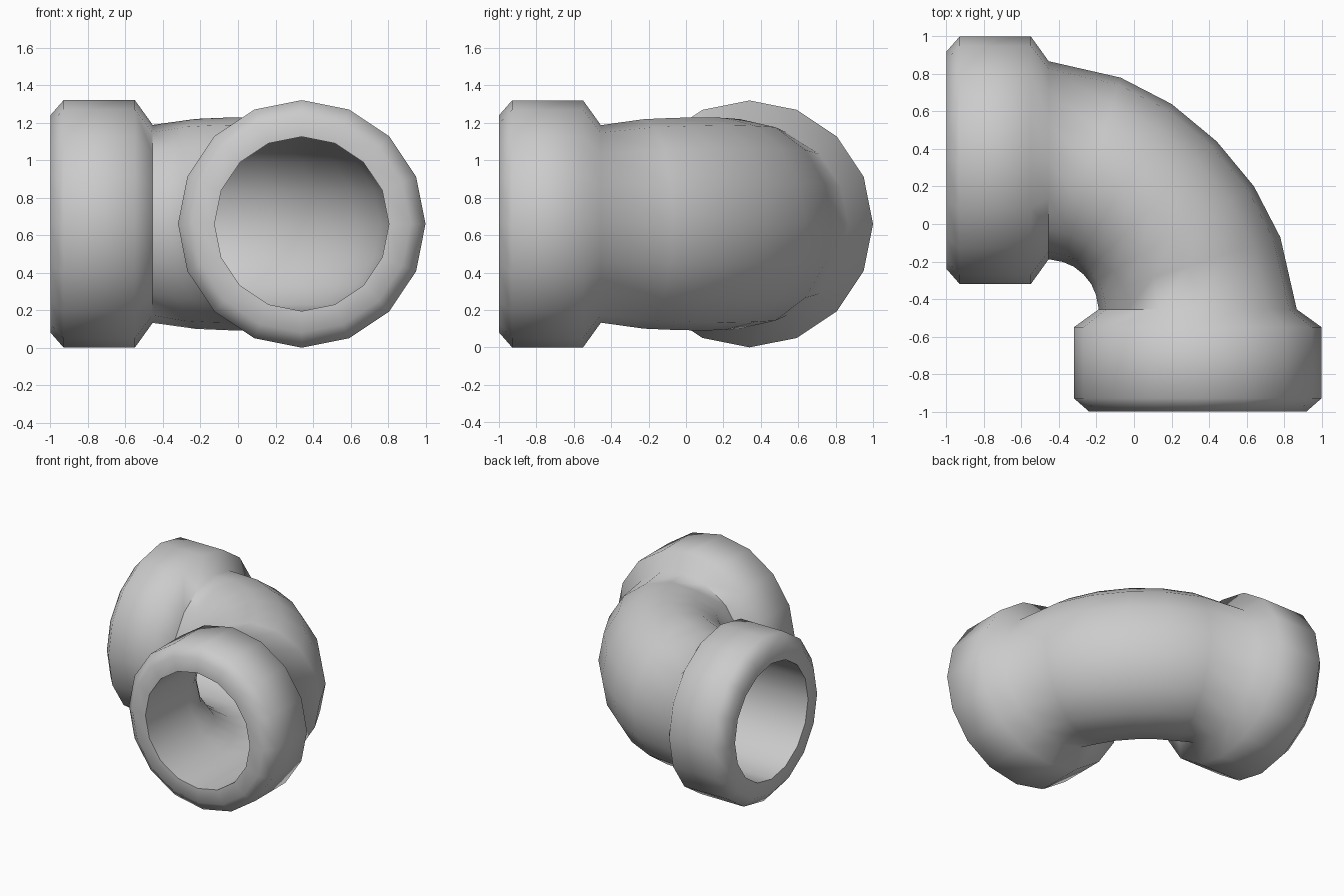
import bpy, bmesh, math

if "Cube" in bpy.data.objects:
    bpy.data.objects.remove(bpy.data.objects["Cube"])

SIDES = 16
PIVOT = -0.46          # x and y of the bend centre
AXIS = 0.80            # distance from bend centre to socket axis
HEIGHT = 0.66          # height of the pipe axis

# Each station: (angle, offset along pipe, axis distance, in-plane radius, vertical radius)
collar = [(-0.54, 0.58), (-0.47, 0.66), (-0.09, 0.66), (0.005, 0.528)]
entry = [(0, s, AXIS, r, r) for s, r in collar]
bend = [(17.4, 0, 0.785, 0.515, 0.56), (31, 0, 0.777, 0.506, 0.567)]
middle = [(45, 0, 0.772, 0.502, 0.57)]


def mirrored(stations):
    return [(90 - a, -s, d, rh, rz) for a, s, d, rh, rz in reversed(stations)]


outer = entry + bend + middle + mirrored(entry + bend)

# Bore, from one mouth round to the other
bore_mouth = [(0, -0.54, AXIS, 0.465, 0.465)]
bore_bend = [(a, 0, AXIS, 0.465, 0.465) for a in (0, 15, 30, 45, 60, 75, 90)]
bore = bore_mouth + bore_bend + mirrored(bore_mouth)

bm = bmesh.new()


def add_ring(angle, s, d, rh, rz):
    a = math.radians(angle)
    ring = []
    for i in range(SIDES):
        t = 2 * math.pi * i / SIDES
        q = d + rh * math.cos(t)
        ring.append(bm.verts.new((PIVOT + q * math.sin(a) + s * math.cos(a),
                                  PIVOT + q * math.cos(a) - s * math.sin(a),
                                  HEIGHT + rz * math.sin(t))))
    return ring


# Skin outside and bore as one closed shell
rings = [add_ring(*st) for st in outer + bore[::-1]]
for k, ring in enumerate(rings):
    nxt = rings[(k + 1) % len(rings)]
    for i in range(SIDES):
        j = (i + 1) % SIDES
        bm.faces.new((ring[i], ring[j], nxt[j], nxt[i]))
bmesh.ops.recalc_face_normals(bm, faces=bm.faces)

mesh = bpy.data.meshes.new("pipe_elbow")
bm.to_mesh(mesh)
bm.free()
elbow = bpy.data.objects.new("pipe_elbow", mesh)
bpy.context.collection.objects.link(elbow)

# Smooth body, crisp bore rim
bpy.context.view_layer.objects.active = elbow
elbow.select_set(True)
bpy.ops.object.shade_smooth_by_angle(angle=math.radians(65))
